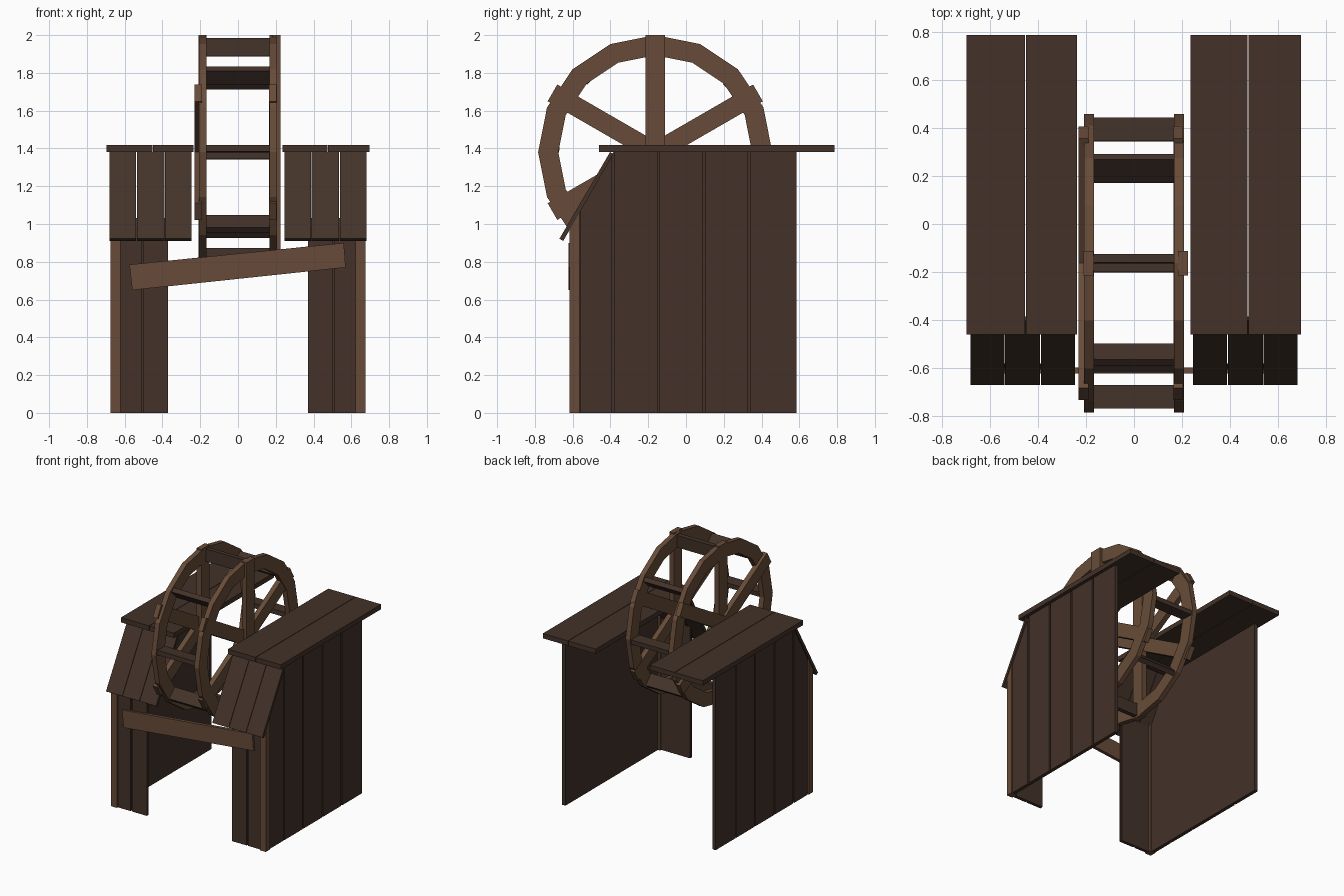
import bpy
from math import sin, cos, radians, pi

if "Cube" in bpy.data.objects:
    bpy.data.objects.remove(bpy.data.objects["Cube"])


def material(name, rgb):
    m = bpy.data.materials.new(name)
    m.diffuse_color = (*rgb, 1)
    m.use_nodes = True
    m.node_tree.nodes["Principled BSDF"].inputs["Base Color"].default_value = m.diffuse_color
    return m


DARK = material("dark_wood", (0.056, 0.032, 0.022))
LIGHT = material("light_wood", (0.136, 0.071, 0.040))


def make(name, verts, faces, mat):
    me = bpy.data.meshes.new(name)
    me.from_pydata(verts, [], faces)
    me.materials.append(mat)
    ob = bpy.data.objects.new(name, me)
    bpy.context.collection.objects.link(ob)
    return ob


def prism(name, profile, x0, x1, mat):
    """Extrude a (y, z) profile from x0 to x1."""
    x0, x1 = min(x0, x1), max(x0, x1)
    area = sum(a[0] * b[1] - b[0] * a[1]
               for a, b in zip(profile, profile[1:] + profile[:1]))
    p = profile if area > 0 else profile[::-1]
    n = len(p)
    verts = [(x0, *q) for q in p] + [(x1, *q) for q in p]
    faces = [tuple(range(n))[::-1], tuple(range(n, 2 * n))]
    faces += [(i, (i + 1) % n, (i + 1) % n + n, i + n) for i in range(n)]
    return make(name, verts, faces, mat)


def box(name, x0, x1, y0, y1, z0, z1, mat):
    return prism(name, [(y0, z0), (y1, z0), (y1, z1), (y0, z1)], x0, x1, mat)


def wall_top(y):
    return min(1.38, 1.37 + (y + 0.385) * 1.735)


def wall_profile(y0, y1):
    return [(y0, 0), (y1, 0), (y1, wall_top(y1)), (y0, wall_top(y0))]


GAP = 0.006
for side, s in (("left", -1), ("right", 1)):
    # side wall: planks on a flat backing
    edges = [-0.565, -0.385, -0.145, 0.095, 0.335, 0.585]
    for i, (a, b) in enumerate(zip(edges, edges[1:])):
        b -= 0 if i == 4 else GAP
        prism(f"{side}_wall_plank_{i}", wall_profile(a + GAP, b), s * 0.65, s * 0.668, DARK)
    back = [(-0.58, 0), (0.582, 0), (0.582, 1.38), (-0.385, 1.38), (-0.58, wall_top(-0.58))]
    prism(f"{side}_wall_backing", back, s * 0.64, s * 0.652, DARK)

    # corner post with sloped top
    prism(f"{side}_corner_post", wall_profile(-0.617, -0.565), s * 0.622, s * 0.674, LIGHT)

    # front boards
    for i, (a, b) in enumerate(((0.37, 0.505 - GAP), (0.505 + GAP, 0.622))):
        prism(f"{side}_front_board_{i}", wall_profile(-0.605, -0.59), s * a, s * b, DARK)
    prism(f"{side}_front_backing", wall_profile(-0.592, -0.58), s * 0.372, s * 0.64, DARK)

    # sloping awning boards
    slope = [(-0.65, 0.91), (-0.385, 1.37), (-0.402, 1.381), (-0.67, 0.922)]
    for i, (a, b) in enumerate(((0.245, 0.387), (0.390, 0.536), (0.539, 0.68))):
        prism(f"{side}_awning_board_{i}", slope, s * a, s * b, DARK)

# flat roof boards
for i, (a, b) in enumerate(((-0.697, -0.453), (-0.449, -0.236), (0.235, 0.473), (0.477, 0.695))):
    box(f"roof_board_{i}", a, b, -0.46, 0.787, 1.38, 1.418, DARK)

# crooked plank nailed across the front
plank = [(-0.56, 0.65), (0.57, 0.77), (0.56, 0.90), (-0.575, 0.785)]
make("front_crossplank",
     [(x, -0.622, z) for x, z in plank] + [(x, -0.596, z) for x, z in plank],
     [(0, 1, 2, 3), (7, 6, 5, 4)] + [(i, i + 4, (i + 1) % 4 + 4, (i + 1) % 4) for i in range(4)],
     LIGHT)

# wheel
CY, CZ = -0.163, 1.38


def polar(r, t, a):
    """Point at radius r and sideways offset t along direction a in the wheel plane."""
    return (CY + r * cos(a) - t * sin(a), CZ + r * sin(a) + t * cos(a))


def bar(name, r0, r1, half, a, x0, x1, mat):
    prism(name, [polar(r0, -half, a), polar(r1, -half, a), polar(r1, half, a), polar(r0, half, a)],
          x0, x1, mat)


def rim(name, x0, x1, n=16):
    verts, faces = [], []
    for i in range(n):
        a = 2 * pi * i / n
        for x, r in ((x0, 0.62), (x1, 0.62), (x1, 0.513), (x0, 0.513)):
            verts.append((x, *polar(r, 0, a)))
        j = (i + 1) % n
        for k in range(4):
            m = (k + 1) % 4
            faces.append((4 * i + k, 4 * i + m, 4 * j + m, 4 * j + k)[::-1])
    make(name, verts, faces, LIGHT)


rim("left_wheel_rim", -0.207, -0.167)
rim("right_wheel_rim", 0.167, 0.207)

# spokes: three crossing bars per rim, slightly staggered
for side, upright, diag in (("left", (-0.21, -0.169), (-0.23, -0.19)),
                            ("right", (0.183, 0.224), (0.164, 0.203))):
    for i, deg in enumerate((90, 30, -30)):
        x0, x1 = upright if deg == 90 else diag
        h = 0.6205 if deg == 90 else 0.628
        bar(f"{side}_spoke_{i}", -h, h, 0.051, radians(deg), x0, x1, LIGHT)

# paddles between the rims
for i in range(8):
    bar(f"paddle_{i}", 0.508, 0.605, 0.018, radians(45 * i - 2), -0.168, 0.168, DARK)
